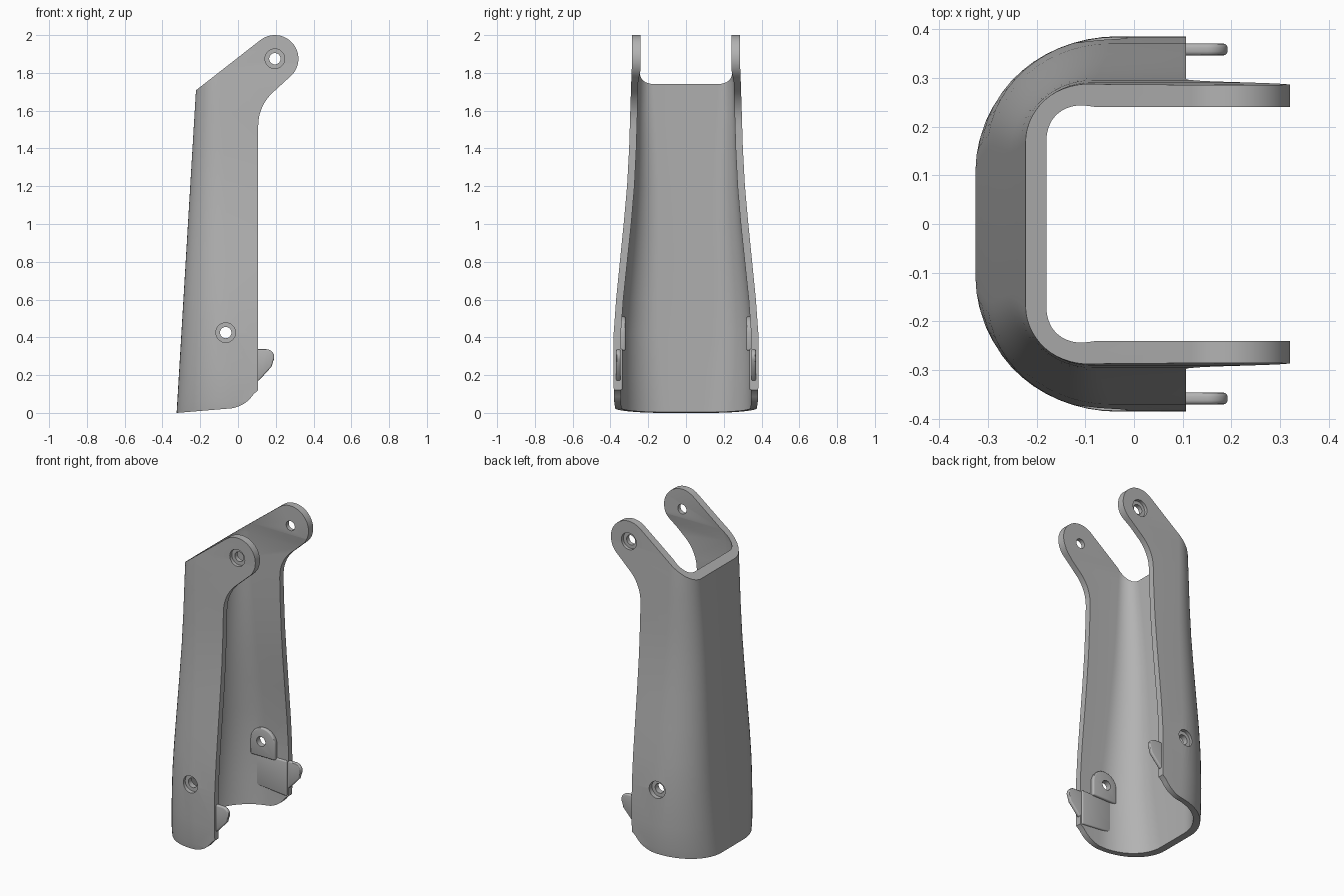
import bpy, bmesh
from math import sin, cos, pi, radians

if "Cube" in bpy.data.objects:
    bpy.data.objects.remove(bpy.data.objects["Cube"])

grey = bpy.data.materials.new("plain grey")
grey.use_nodes = True
GREY = (0.45, 0.45, 0.45, 1)
grey.diffuse_color = GREY
grey.node_tree.nodes["Principled BSDF"].inputs["Base Color"].default_value = GREY


def loft(name, rings):
    """Closed solid through rings of equal point count."""
    bm = bmesh.new()
    loops = [[bm.verts.new(p) for p in ring] for ring in rings]
    n = len(loops[0])
    for a, b in zip(loops, loops[1:]):
        for i in range(n):
            j = (i + 1) % n
            bm.faces.new((a[i], a[j], b[j], b[i]))
    bm.faces.new(loops[0])
    bm.faces.new(loops[-1])
    bmesh.ops.recalc_face_normals(bm, faces=bm.faces)
    mesh = bpy.data.meshes.new(name)
    bm.to_mesh(mesh)
    bm.free()
    mesh.materials.append(grey)
    ob = bpy.data.objects.new(name, mesh)
    bpy.context.collection.objects.link(ob)
    return ob


def prism(name, outline, y0, y1):
    """Side outline (x, z) extruded along y."""
    return loft(name, [[(x, y, z) for x, z in outline] for y in (y0, y1)])


def arc(cx, cz, r, start, end, n=16):
    angles = [radians(start + (end - start) * i / n) for i in range(n + 1)]
    return [(cx + r * cos(a), cz + r * sin(a)) for a in angles]


def circle(cx, cz, r):
    return arc(cx, cz, r, 0, 350, 35)


def select(ob):
    bpy.ops.object.select_all(action='DESELECT')
    ob.select_set(True)
    bpy.context.view_layer.objects.active = ob


def boolean(ob, cutter, operation='DIFFERENCE'):
    mod = ob.modifiers.new("cut", 'BOOLEAN')
    mod.operation, mod.object, mod.solver = operation, cutter, 'EXACT'
    select(ob)
    bpy.ops.object.modifier_apply(modifier=mod.name)


def soften(ob, width):
    mod = ob.modifiers.new("round edges", 'BEVEL')
    mod.width, mod.segments = width, 3
    mod.limit_method = 'ANGLE'
    select(ob)
    bpy.ops.object.modifier_apply(modifier=mod.name)


def section(z, half, back, rx, ry, front=0.6, n=14):
    """U-shaped plan section with elliptical rear corners."""
    side = [(front, half)]
    for i in range(n + 1):
        a = pi / 2 * i / n
        side.append((back + rx - rx * sin(a), half - ry + ry * cos(a)))
    return [(x, y, z) for x, y in side] + [(x, -y, z) for x, y in reversed(side)]


def interpolate(table, z):
    for (z0, w0), (z1, w1) in zip(table, table[1:]):
        if z <= z1:
            return w0 + (w1 - w0) * (z - z0) / (z1 - z0)
    return table[-1][1]


def wall(name, table, back, corner_low, corner_high):
    rings = []
    for z, half in table:
        t = max(0, min(1, z / 1.74))
        rx, ry = [a + (b - a) * t for a, b in zip(corner_low, corner_high)]
        rings.append(section(z, half, back + 0.06 * z, rx, ry))
    return loft(name, rings)


# Flared shell: outer body minus inner hollow
outer_widths = [(-0.1, 0.36), (0, 0.372), (0.06, 0.38), (0.2, 0.385), (0.42, 0.383),
                (0.6, 0.37), (0.8, 0.35), (1.0, 0.33), (1.2, 0.312), (1.4, 0.301),
                (1.6, 0.295), (1.75, 0.29), (1.85, 0.286), (2.1, 0.285)]
inner_widths = [(-0.2, 0.335), (0, 0.342), (0.2, 0.346), (0.42, 0.345), (0.6, 0.332),
                (0.8, 0.311), (1.0, 0.29), (1.2, 0.273), (1.4, 0.263), (1.6, 0.257),
                (1.75, 0.253), (1.82, 0.24), (2.2, 0.24)]
shell = wall("shell", outer_widths, -0.325, (0.3, 0.26), (0.13, 0.12))
hollow = wall("hollow_cutter", inner_widths, -0.284, (0.26, 0.24), (0.08, 0.08))
for v in hollow.data.vertices:
    if v.co.x > 0.5:
        v.co.x = 0.8
boolean(shell, hollow)

# Trim the shell to the side outline with its two hinge arms
PIVOT = (0.195, 1.875)
outline = [(-0.4, -0.006), (-0.325, 0), (-0.06, 0.022)]
outline += arc(-0.06, 0.192, 0.17, -80, -33, 8)
outline += [(0.107, 0.12), (0.107, 1.52)]
outline += arc(0.347, 1.52, 0.24, 172, 130, 10)
outline += arc(*PIVOT, 0.125, -52, 128, 28)
outline += [(-0.221, 1.709), (-0.4, 1.57)]
trim = prism("trim_helper", outline, -0.6, 0.6)
boolean(shell, trim, 'INTERSECT')

# Inner pads, bosses and locating tabs on both sides
BOLT = (-0.065, 0.425)
pad_outline = [(-0.11, 0.14), (0.1, 0.12), (0.1, 0.34), (-0.11, 0.34)]
boss_outline = [(-0.14, 0.33), (0.03, 0.33)] + arc(-0.055, 0.425, 0.085, 0, 180)
tab_outline = [(0.03, 0.17), (0.11, 0.17), (0.178, 0.245)]
tab_outline += arc(0.15, 0.295, 0.042, -30, 90, 10) + [(0.03, 0.337)]
parts = [shell]
bosses = []
for side, s in (("left", 1), ("right", -1)):
    pad = prism(side + "_pad", pad_outline, 0.335 * s, 0.36 * s)
    boss = prism(side + "_boss", boss_outline, 0.32 * s, 0.35 * s)
    tab = prism(side + "_tab", tab_outline, 0.346 * s, 0.37 * s)
    for ob in (pad, boss, tab):
        soften(ob, 0.008)
    parts += [pad, boss, tab]
    bosses.append(boss)

# Bolt holes and outside counterbores
cutters = [hollow, trim]
for center, depth in ((PIVOT, 0.266), (BOLT, 0.355)):
    bore = prism("bore_cutter", circle(*center, 0.03), -0.7, 0.7)
    cutters.append(bore)
    for ob in [shell] + bosses:
        boolean(ob, bore)
    for s in (1, -1):
        recess = prism("recess_cutter", circle(*center, 0.052), depth * s, 0.7 * s)
        boolean(shell, recess)
        cutters.append(recess)

for ob in cutters:
    bpy.data.objects.remove(ob)
for ob in parts:
    select(ob)
    bpy.ops.object.shade_smooth_by_angle(angle=radians(30))
